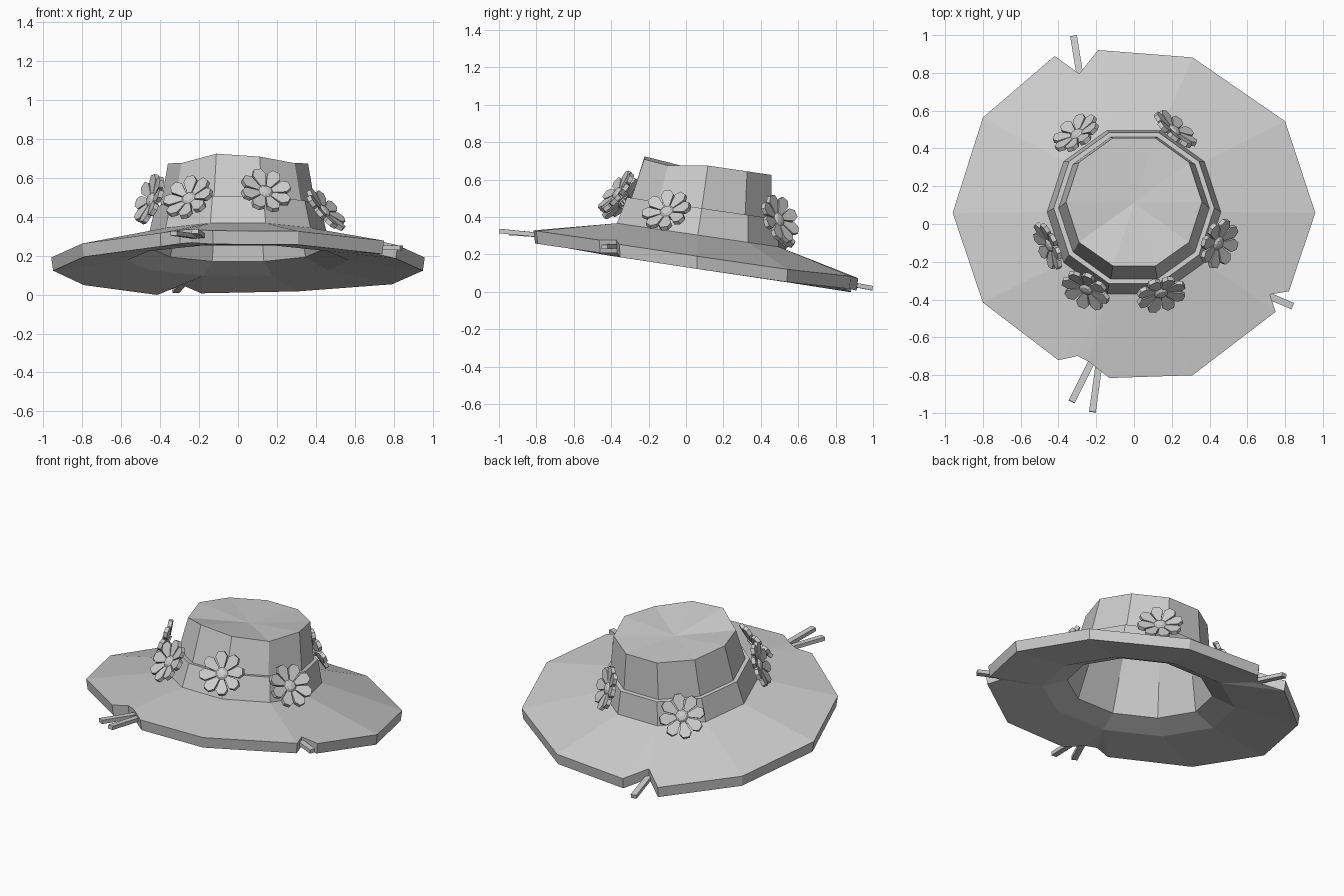
import bpy, bmesh
from math import radians, sin, cos, pi
from mathutils import Matrix, Vector

cube = bpy.data.objects.get("Cube")
if cube:
    bpy.data.objects.remove(cube, do_unlink=True)

# Single grey material
COLOUR = (0.6, 0.6, 0.6, 1)
grey = bpy.data.materials.new("plain grey")
grey.use_nodes = True
grey.diffuse_color = COLOUR
grey.node_tree.nodes["Principled BSDF"].inputs["Base Color"].default_value = COLOUR

SIDES = 10
CENTRE_Y = 0.048
TILT = Matrix.Rotation(radians(-8.3), 4, 'X')
HAT = Matrix.Translation((0, CENTRE_Y, 0.2)) @ TILT


def finish(name, bm, matrix):
    mesh = bpy.data.meshes.new(name)
    bm.to_mesh(mesh)
    bm.free()
    mesh.materials.append(grey)
    obj = bpy.data.objects.new(name, mesh)
    bpy.context.collection.objects.link(obj)
    obj.matrix_world = matrix
    return obj


def ring(bm, radius, z):
    step = 2 * pi / SIDES
    return [bm.verts.new((radius * cos(k * step), radius * sin(k * step), z))
            for k in range(SIDES)]


def loft(bm, lower, upper):
    """Join two loops; repeated corners collapse into triangles."""
    for i in range(len(lower)):
        j = (i + 1) % len(lower)
        corners = list(dict.fromkeys((lower[i], lower[j], upper[j], upper[i])))
        if len(corners) > 2:
            bm.faces.new(corners)


def fan(bm, loop, z):
    centre = bm.verts.new((0, 0, z))
    loft(bm, loop, [centre] * len(loop))


# Brim outline, one entry per corner; frayed corners hold several points
CORNERS = [
    [(0.96, 0.06)], [(0.8, 0.55)], [(0.31, 0.89)],
    [(-0.19, 0.93), (-0.29, 0.8), (-0.42, 0.9)],
    [(-0.8, 0.57)], [(-0.96, 0.06)], [(-0.8, -0.42)],
    [(-0.4, -0.73), (-0.3, -0.71), (-0.24, -0.74), (-0.13, -0.825)],
    [(0.31, -0.81)],
    [(0.75, -0.47), (0.72, -0.38), (0.82, -0.36)],
]


def cone_height(x, y):
    """Height of the sloping brim at a point."""
    reach = max(x * cos(pi * (2 * k + 1) / SIDES) + y * sin(pi * (2 * k + 1) / SIDES)
                for k in range(SIDES))
    return 0.105 * (0.885 - reach) / 0.45


# Brim with its rim, underside and the hollow lining
bm = bmesh.new()
crown_foot = ring(bm, 0.46, 0.105)
opening = ring(bm, 0.57, -0.025)
plumb = TILT.inverted() @ Vector((0, 0, -0.068))
top, bottom, inner_top, inner_bottom = [], [], [], []
for k, points in enumerate(CORNERS):
    for x, y in points:
        y -= CENTRE_Y
        z = cone_height(x, y)
        top.append(bm.verts.new((x, y, z)))
        bottom.append(bm.verts.new(Vector((x * 0.99, y * 0.99, z)) + plumb))
        inner_top.append(crown_foot[k])
        inner_bottom.append(opening[k])
loft(bm, top, inner_top)
loft(bm, bottom, top)
loft(bm, inner_bottom, bottom)
lining = [opening] + [ring(bm, r, z) for r, z in ((0.43, 0.03), (0.38, 0.24), (0.335, 0.41))]
for low, high in zip(lining, lining[1:]):
    loft(bm, high, low)
bm.faces.new(list(reversed(lining[-1])))
finish("brim", bm, HAT)

# Ribbon band around the foot of the crown
bm = bmesh.new()
loops = [ring(bm, r, z) for r, z in ((0.46, 0.105), (0.425, 0.25), (0.39, 0.25))]
for low, high in zip(loops, loops[1:]):
    loft(bm, low, high)
finish("hat_band", bm, HAT)

# Crown, pinched at the front corners and sunken in the middle
bm = bmesh.new()
foot = ring(bm, 0.4, 0.245)
crest = ring(bm, 0.36, 0.48)
for k, drop in ((6, 0.03), (8, 0.015), (9, 0.03)):
    crest[k].co.z -= drop
loft(bm, foot, crest)
fan(bm, crest, 0.445)
finish("crown", bm, HAT)


# Flowers: eight blunt petals around a domed middle
def prism(bm, outline, thickness, matrix):
    back = [bm.verts.new(matrix @ Vector((x, y, 0))) for x, y in outline]
    front = [bm.verts.new(matrix @ Vector((x, y, thickness))) for x, y in outline]
    loft(bm, back, front)
    bm.faces.new(front)
    bm.faces.new(list(reversed(back)))


HALF_PETAL = [(0.025, 0.007), (0.108, 0.036), (0.138, 0.019)]
PETAL = [(x, -y) for x, y in HALF_PETAL] + list(reversed(HALF_PETAL))


def flower(name, centre, heading, lean):
    """Heading is the compass angle it faces, lean how far it looks up."""
    heading, lean = radians(heading), radians(lean)
    facing = Vector((cos(heading) * cos(lean), sin(heading) * cos(lean), sin(lean)))
    bm = bmesh.new()
    for k in range(8):
        turn = Matrix.Rotation(k * pi / 4 + 0.2, 4, 'Z') @ Matrix.Rotation(radians(-12), 4, 'Y')
        prism(bm, PETAL, 0.024, turn)
    loops = [ring(bm, r, z) for r, z in ((0.042, 0.0), (0.042, 0.028), (0.026, 0.042))]
    for low, high in zip(loops, loops[1:]):
        loft(bm, low, high)
    fan(bm, loops[-1], 0.046)
    place = Matrix.Translation(Vector(centre) - facing * 0.02)
    finish(name, bm, place @ facing.to_track_quat('Z', 'Y').to_matrix().to_4x4())


flower("flower_front_right", (-0.25, -0.34, 0.49), 240, 38)
flower("flower_front_left", (0.14, -0.36, 0.525), 287, 38)
flower("flower_left", (0.44, -0.1, 0.425), -23, 40)
flower("flower_right", (-0.44, -0.11, 0.485), 204, 20)
flower("flower_back_left", (0.21, 0.49, 0.385), 50, 20)
flower("flower_back_right", (-0.3, 0.47, 0.335), 125, 32)


# Loose straws poking out of the frayed notches
def straw(name, start, end):
    start, end = Vector(start), Vector(end)
    along = end - start
    bm = bmesh.new()
    bmesh.ops.create_cube(bm, size=1, matrix=Matrix.Diagonal((0.036, 0.024, along.length, 1)))
    aim = along.to_track_quat('Z', 'Y').to_matrix().to_4x4()
    finish(name, bm, Matrix.Translation((start + end) / 2) @ aim)


straw("straw_back", (-0.285, 0.78, 0.06), (-0.32, 0.995, 0.02))
straw("straw_left", (0.7, -0.375, 0.245), (0.84, -0.435, 0.24))
straw("straw_front_outer", (-0.22, -0.72, 0.3), (-0.33, -0.94, 0.315))
straw("straw_front_inner", (-0.185, -0.74, 0.3), (-0.22, -0.995, 0.325))
